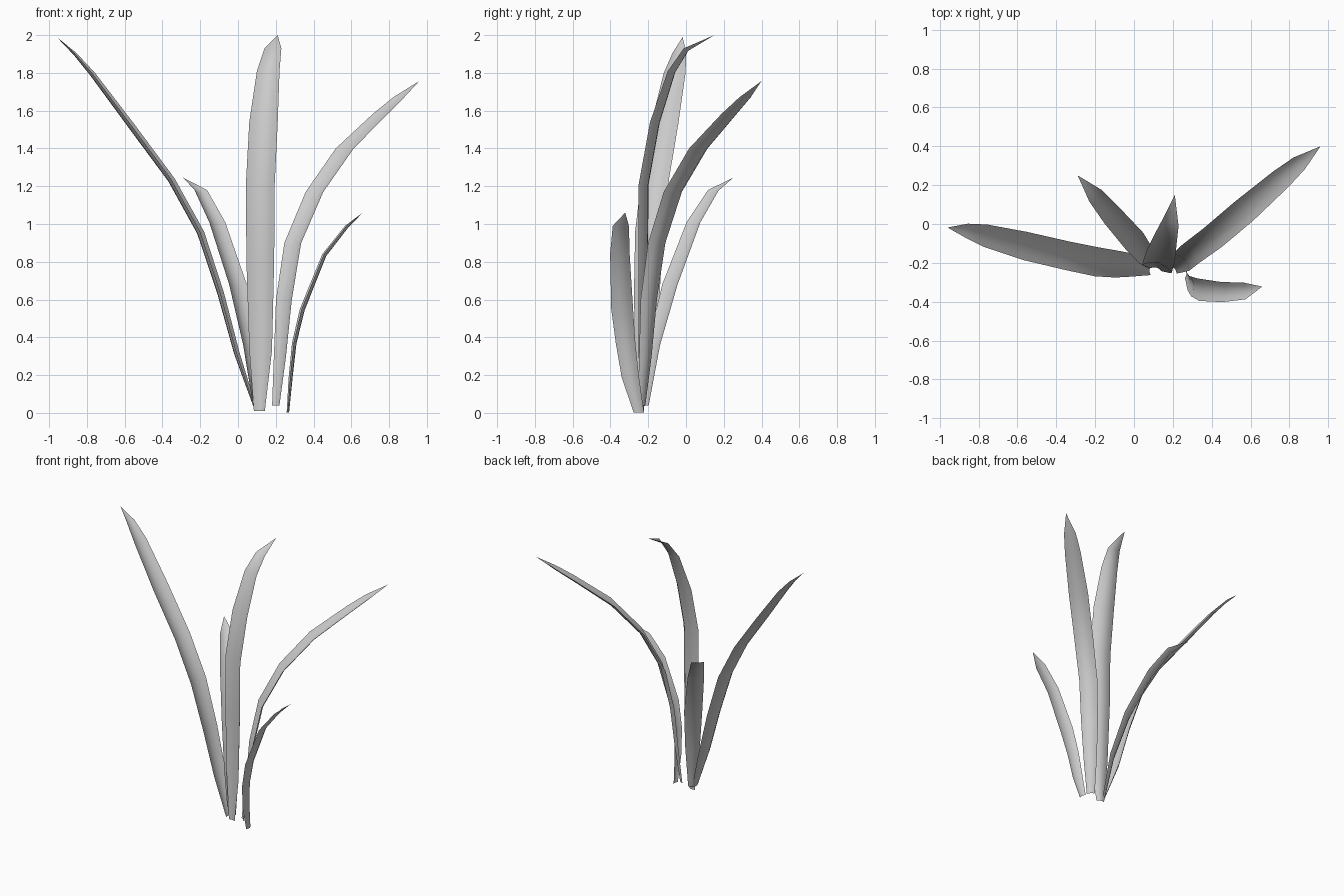
import bpy, bmesh
from mathutils import Vector

# cross-section of a blade: (position across, depth of the channel)
SECTION = [(-1, 0), (-0.55, 0.7), (0, 1), (0.55, 0.7), (1, 0)]
CUP = 0.38


def blade(name, across, stations):
    """Channelled leaf swept along stations of (x, y, z, half width)."""
    across = Vector((*across, 0)).normalized()
    pts = [Vector(s[:3]) for s in stations]
    outward = pts[-1] - pts[0]
    outward.z = 0
    side = 1 if across.cross(Vector((0, 0, 1))).dot(outward) > 0 else -1
    bm = bmesh.new()
    rows = []
    for i, (p, s) in enumerate(zip(pts, stations)):
        tangent = pts[min(i + 1, len(pts) - 1)] - pts[max(i - 1, 0)]
        back = across.cross(tangent).normalized() * side
        w = s[3]
        rows.append([bm.verts.new(p + across * u * w + back * d * w * CUP)
                     for u, d in SECTION])
    for a, b in zip(rows, rows[1:]):
        for j in range(len(SECTION) - 1):
            quad = (a[j], a[j + 1], b[j + 1], b[j])
            bm.faces.new(quad if side < 0 else quad[::-1])
    # close the pointed tip
    bmesh.ops.remove_doubles(bm, verts=bm.verts, dist=0.0005)
    for f in bm.faces:
        f.smooth = True
    mesh = bpy.data.meshes.new(name)
    bm.to_mesh(mesh)
    bm.free()
    ob = bpy.data.objects.new(name, mesh)
    bpy.context.collection.objects.link(ob)
    return ob


# long blade leaning left
blade("long_left_leaf", (0.14, 1), [
    (0.09, -0.235, 0.04, 0.028), (0.0, -0.213, 0.32, 0.058),
    (-0.085, -0.207, 0.64, 0.069), (-0.19, -0.195, 0.96, 0.075),
    (-0.345, -0.163, 1.24, 0.074), (-0.56, -0.113, 1.53, 0.073),
    (-0.765, -0.06, 1.80, 0.058), (-0.86, -0.035, 1.905, 0.037),
    (-0.96, -0.018, 1.99, 0)])

# tall upright centre blade
blade("tall_centre_leaf", (1, -0.27), [
    (0.113, -0.235, 0.01, 0.03), (0.12, -0.235, 0.33, 0.062),
    (0.118, -0.232, 0.80, 0.076), (0.118, -0.23, 1.21, 0.079),
    (0.135, -0.17, 1.54, 0.078), (0.16, -0.08, 1.81, 0.062),
    (0.185, 0.0, 1.93, 0.046), (0.21, 0.15, 2.0, 0)])

# long blade arching right and back
blade("long_right_leaf", (0.7, -0.72), [
    (0.20, -0.235, 0.04, 0.028), (0.222, -0.215, 0.30, 0.046),
    (0.243, -0.197, 0.60, 0.06), (0.29, -0.155, 0.90, 0.064),
    (0.405, -0.07, 1.17, 0.067), (0.565, 0.065, 1.40, 0.068),
    (0.755, 0.23, 1.585, 0.056), (0.85, 0.312, 1.67, 0.042),
    (0.96, 0.40, 1.757, 0)])

# short blade leaning left and back
blade("short_back_leaf", (0.75, 0.65), [
    (0.10, -0.215, 0.04, 0.027), (0.065, -0.17, 0.36, 0.05),
    (0.0, -0.085, 0.68, 0.062), (-0.11, 0.04, 1.01, 0.056),
    (-0.197, 0.145, 1.18, 0.044), (-0.29, 0.25, 1.245, 0)])

# short blade leaning right and forward
blade("short_front_leaf", (-0.08, 1), [
    (0.26, -0.25, 0.003, 0.028), (0.272, -0.295, 0.19, 0.046),
    (0.29, -0.32, 0.37, 0.052), (0.332, -0.338, 0.55, 0.058),
    (0.45, -0.35, 0.84, 0.052), (0.57, -0.345, 0.99, 0.043),
    (0.66, -0.322, 1.06, 0)])
